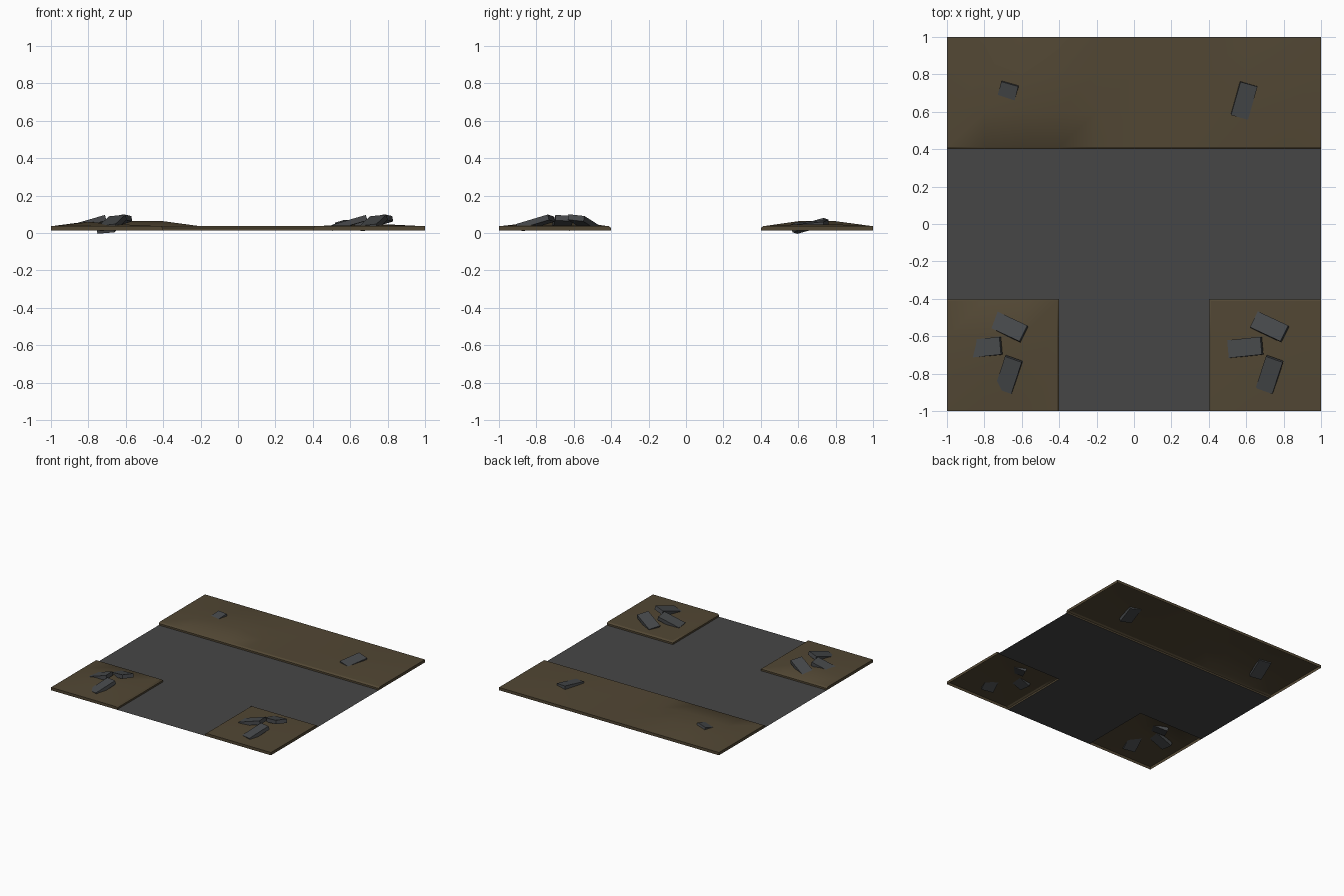
import bpy, bmesh, math
from mathutils import Matrix, Vector

if "Cube" in bpy.data.objects:
    bpy.data.objects.remove(bpy.data.objects["Cube"])

BASE, LIP, TOP = 0.013, 0.027, 0.036   # road level, bevel start, dirt level


def material(name, color):
    m = bpy.data.materials.new(name)
    m.diffuse_color = (*color, 1)
    m.use_nodes = True
    m.node_tree.nodes["Principled BSDF"].inputs["Base Color"].default_value = m.diffuse_color
    return m


DIRT = material("brown_dirt", (0.084, 0.063, 0.034))
ROAD = material("grey_road", (0.062, 0.062, 0.062))
STONE = material("slate_stone", (0.062, 0.066, 0.070))


def finish(bm, name, mat, smooth=False):
    me = bpy.data.meshes.new(name)
    bm.to_mesh(me)
    bm.free()
    me.materials.append(mat)
    ob = bpy.data.objects.new(name, me)
    bpy.context.collection.objects.link(ob)
    if smooth:
        for p in me.polygons:
            p.use_smooth = True
        me.set_sharp_from_angle(angle=math.radians(30))
    return ob


def stations(inner, outer, bevel_inner=True):
    """Height stations along one axis: (coordinate, height), ascending."""
    def rim(c, bevel):
        s = 0.013 if c > 0 else -0.013
        if bevel:
            return [(c, BASE), (c, LIP), (c + s, TOP)]
        return [(c, BASE), (c, TOP)]
    a, b = rim(inner, bevel_inner), rim(outer, False)
    step = 0.2 if outer > inner else -0.2
    n = round(abs(outer - inner) / 0.2)
    mid = [(round(inner + step * i, 2), TOP) for i in range(1, n)]
    out = a + mid + b[::-1]
    return out if outer > inner else out[::-1]


def dirt(name, xs, ys, mounds):
    """Open-bottomed slab of dirt with gently raised grid points."""
    bm = bmesh.new()
    rows = []
    for y, zy in ys:
        rows.append([bm.verts.new((x, y, mounds.get((x, y), min(zx, zy))))
                     for x, zx in xs])
    for r0, r1 in zip(rows, rows[1:]):
        for i in range(len(xs) - 1):
            bm.faces.new((r0[i], r0[i + 1], r1[i + 1], r1[i]))
    bmesh.ops.remove_doubles(bm, verts=bm.verts, dist=1e-5)
    finish(bm, name, DIRT, True)


def stone(name, x, y, z, yaw, pitch, roll, size=(0.185, 0.095, 0.03)):
    """Flat slab; pitch lifts its far end, roll lifts its left side."""
    bm = bmesh.new()
    rot = [Matrix.Rotation(math.radians(a), 4, ax)
           for a, ax in ((yaw, 'Z'), (-pitch, 'Y'), (roll, 'X'))]
    m = Matrix.Translation((x, y, z)) @ rot[0] @ rot[1] @ rot[2]
    bmesh.ops.create_cube(bm, size=1, matrix=m @ Matrix.Diagonal((*size, 1)))
    finish(bm, name, STONE)


# T-shaped road surface
bm = bmesh.new()
outline = [(-1, -0.4), (-0.4, -0.4), (-0.4, -1), (0.4, -1),
           (0.4, -0.4), (1, -0.4), (1, 0.4), (-1, 0.4)]
bm.faces.new([bm.verts.new((x, y, BASE)) for x, y in outline])
finish(bm, "road", ROAD)

# Back verge with low mounds
strip_x = [(-1, BASE)] + [(round(-1 + 0.2 * i, 1), TOP) for i in range(11)] + [(1, BASE)]
heights = {-0.8: 0.047, -0.6: 0.063, -0.4: 0.063, 0.6: 0.045, 0.8: 0.046}
dirt("back_verge", strip_x, stations(0.4, 1),
     {(x, y): h for x, h in heights.items() for y in (0.6, 0.8)})

# Front corner verges
dirt("front_left_verge", stations(-0.4, -1), stations(-0.4, -1),
     {(-0.8, -0.6): 0.062, (-0.8, -0.8): 0.058, (-0.6, -0.8): 0.045, (-0.6, -0.6): 0.045})
dirt("front_right_verge", stations(0.4, 1), stations(-0.4, -1),
     {(x, y): 0.041 for x in (0.6, 0.8) for y in (-0.6, -0.8)})

# Matching piles of three leaning stones
for side, x in (("left", -0.67), ("right", 0.725)):
    stone(side + "_stone_back", x, -0.55, 0.057, -25, 15, -6)
    stone(side + "_stone_middle", x - 0.13, -0.66, 0.054, 6, 16, -3)
    stone(side + "_stone_front", x, -0.805, 0.054, 72, 16, -6)

# Single stones in the back verge
stone("half_buried_stone", -0.685, 0.665, 0.038, 75, 15, -5)
stone("flat_stone", 0.588, 0.66, 0.042, 74, 5, 7)
